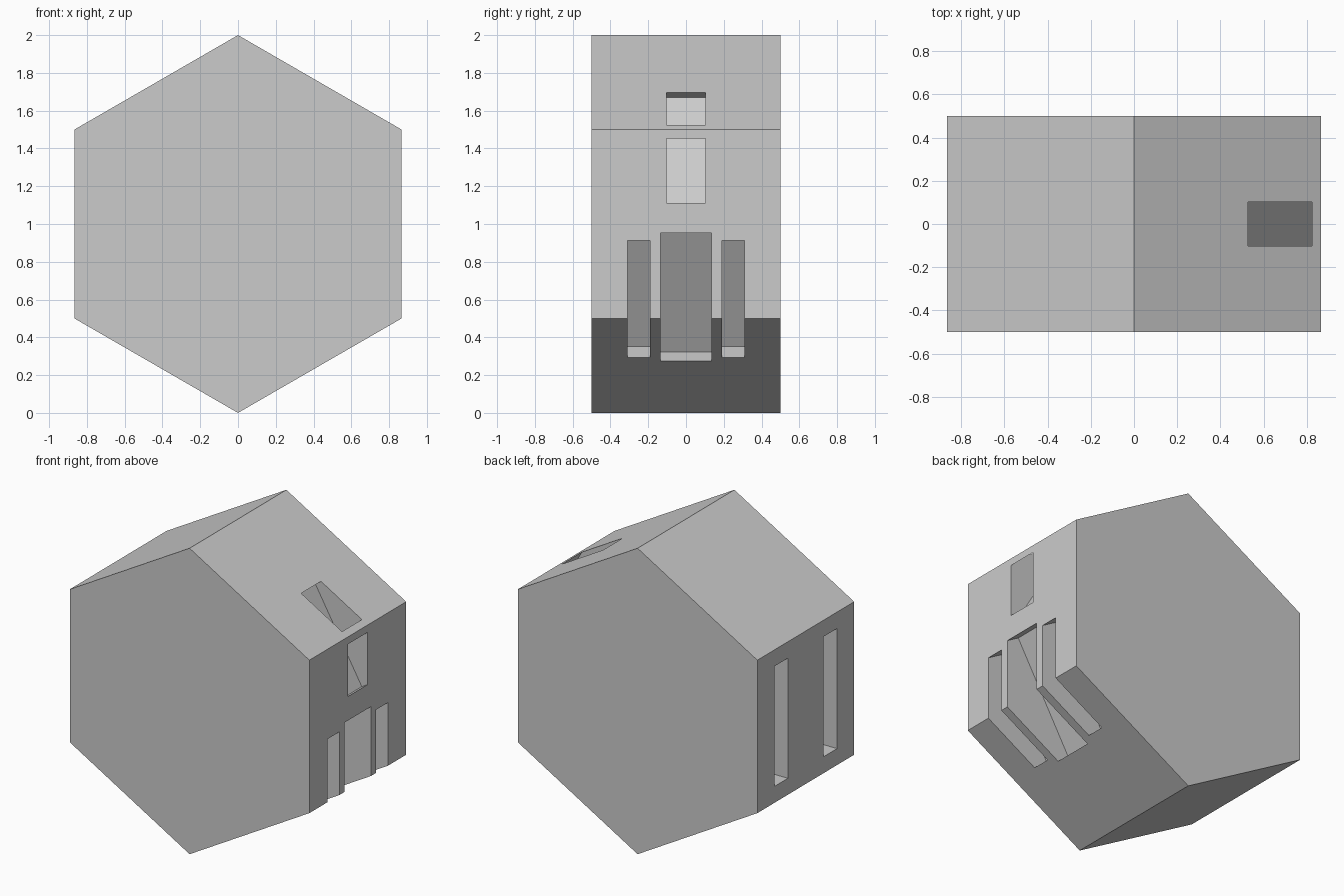
import bpy
from math import radians, cos, sin

if "Cube" in bpy.data.objects:
    bpy.data.objects.remove(bpy.data.objects["Cube"])

APOTHEM = cos(radians(30))

# Hexagonal prism standing on one edge
bpy.ops.mesh.primitive_cylinder_add(vertices=6, radius=1, depth=1,
                                    location=(0, 0, 1), rotation=(radians(90), 0, 0))
body = bpy.context.object
body.name = "hexagonal_block"
bpy.ops.object.transform_apply(location=True, rotation=True, scale=True)


def cut_slot(angle, y, width, length, depth):
    """Cut a straight slot centred along the side face whose normal is at this angle."""
    a = radians(angle)
    bpy.ops.mesh.primitive_cube_add(
        size=1, location=(APOTHEM * cos(a), y, 1 + APOTHEM * sin(a)), rotation=(0, -a, 0))
    cutter = bpy.context.object
    cutter.name = "slot_cutter"
    cutter.scale = (2 * depth, width, length)
    cutter.hide_render = True
    bpy.context.view_layer.objects.active = body
    mod = body.modifiers.new("slot", 'BOOLEAN')
    mod.operation = 'DIFFERENCE'
    mod.solver = 'EXACT'
    mod.object = cutter
    bpy.ops.object.modifier_apply(modifier=mod.name)
    bpy.data.objects.remove(cutter, do_unlink=True)


# Upper right face: one slot
cut_slot(30, 0, 0.205, 0.675, 0.11)
# Lower right face: wide middle slot
cut_slot(-30, 0, 0.27, 0.785, 0.19)
# Lower right face: outer pair; left face: pair
for side in (-1, 1):
    cut_slot(-30, side * 0.25, 0.12, 0.715, 0.19)
    cut_slot(180, side * 0.254, 0.138, 0.785, 0.15)
